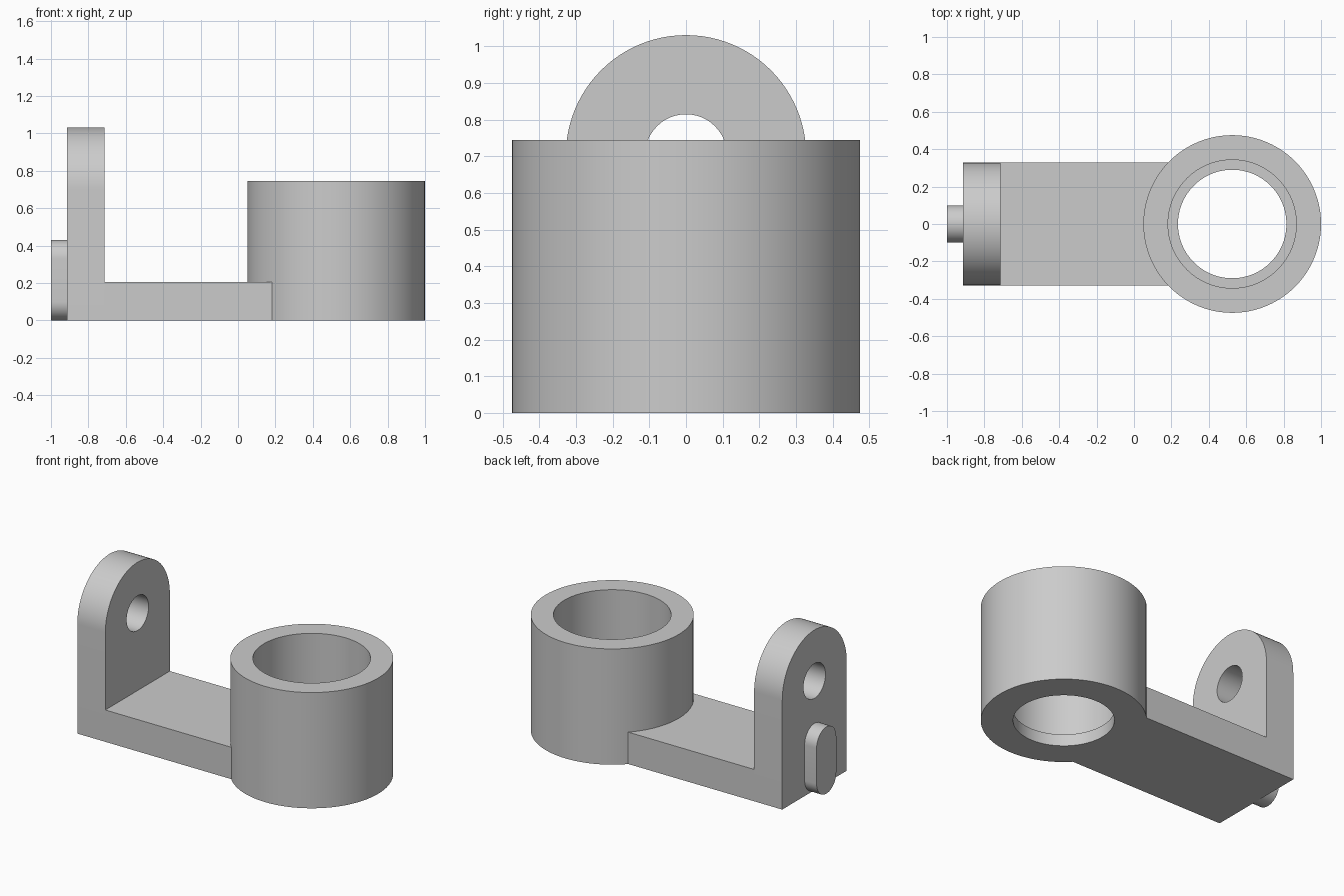
import bpy, bmesh
from math import sin, cos, pi, radians, asin
from mathutils import Vector

if "Cube" in bpy.data.objects:
    bpy.data.objects.remove(bpy.data.objects["Cube"], do_unlink=True)

grey = bpy.data.materials.new("light grey metal")
grey.use_nodes = True
colour = (0.6, 0.6, 0.6, 1)
grey.diffuse_color = colour
grey.node_tree.nodes["Principled BSDF"].inputs["Base Color"].default_value = colour

# Main dimensions
RING_X, RING_R, RING_H = 0.525, 0.475, 0.745
BORE_R, LIP_R, LIP_H = 0.343, 0.29, 0.075
HALF_W, PLATE_H = 0.328, 0.205
LUG_BACK, LUG_FRONT, LUG_Z, PIN_R = -0.915, -0.715, 0.703, 0.112
KEY_R, KEY_TOP = 0.1, 0.43


def arc(cx, cy, r, start, end, steps):
    angles = [start + (end - start) * i / steps for i in range(steps + 1)]
    return [(cx + r * cos(a), cy + r * sin(a)) for a in angles]


def finish(name, bm):
    bmesh.ops.recalc_face_normals(bm, faces=bm.faces)
    mesh = bpy.data.meshes.new(name)
    bm.to_mesh(mesh)
    bm.free()
    mesh.shade_smooth()
    mesh.set_sharp_from_angle(angle=radians(30))
    mesh.materials.append(grey)
    obj = bpy.data.objects.new(name, mesh)
    bpy.context.collection.objects.link(obj)


def prism(name, loops, place, depth):
    """Fill closed outlines (later ones are holes) and extrude them."""
    bm = bmesh.new()
    edges = []
    for loop in loops:
        verts = [bm.verts.new(place(*p)) for p in loop]
        edges += [bm.edges.new((v, verts[i - 1])) for i, v in enumerate(verts)]
    bmesh.ops.triangle_fill(bm, edges=edges, use_beauty=True)
    result = bmesh.ops.extrude_face_region(bm, geom=bm.faces[:], use_keep_orig=True)
    moved = [g for g in result["geom"] if isinstance(g, bmesh.types.BMVert)]
    bmesh.ops.translate(bm, verts=moved, vec=Vector(depth))
    finish(name, bm)


# Socket ring with a stepped bore, turned from its wall section
bm = bmesh.new()
section = [(RING_R, 0), (RING_R, RING_H), (BORE_R, RING_H),
           (BORE_R, LIP_H), (LIP_R, LIP_H), (LIP_R, 0)]
verts = [bm.verts.new((RING_X + r, 0, z)) for r, z in section]
edges = [bm.edges.new((v, verts[i - 1])) for i, v in enumerate(verts)]
bmesh.ops.spin(bm, geom=verts + edges, cent=(RING_X, 0, 0), axis=(0, 0, 1),
               angle=2 * pi, steps=96, use_merge=True)
bmesh.ops.remove_doubles(bm, verts=bm.verts, dist=0.0001)
finish("socket_ring", bm)

# Base plate, its end hollowed to fit the ring
fit_r = RING_R - 0.005
a = asin(HALF_W / fit_r)
plate = [(LUG_FRONT, HALF_W), (LUG_FRONT, -HALF_W)]
plate += arc(RING_X, 0, fit_r, pi + a, pi - a, 24)
prism("base_plate", [plate], lambda x, y: (x, y, 0), (0, 0, PLATE_H))

# Upright lug with a round top and a pin hole
lug = [(-HALF_W, 0), (HALF_W, 0)] + arc(0, LUG_Z, HALF_W, 0, pi, 48)
pin_hole = arc(0, LUG_Z, PIN_R, 0, 2 * pi, 48)[:-1]
prism("upright_lug", [lug, pin_hole], lambda y, z: (LUG_BACK, y, z),
      (LUG_FRONT - LUG_BACK, 0, 0))

# Locating key with rounded ends on the back of the lug
key = arc(0, KEY_TOP - KEY_R, KEY_R, 0, pi, 24)
key += arc(0, KEY_R, KEY_R, pi, 2 * pi, 24)
prism("locating_key", [key], lambda y, z: (-1, y, z), (LUG_BACK + 1, 0, 0))
